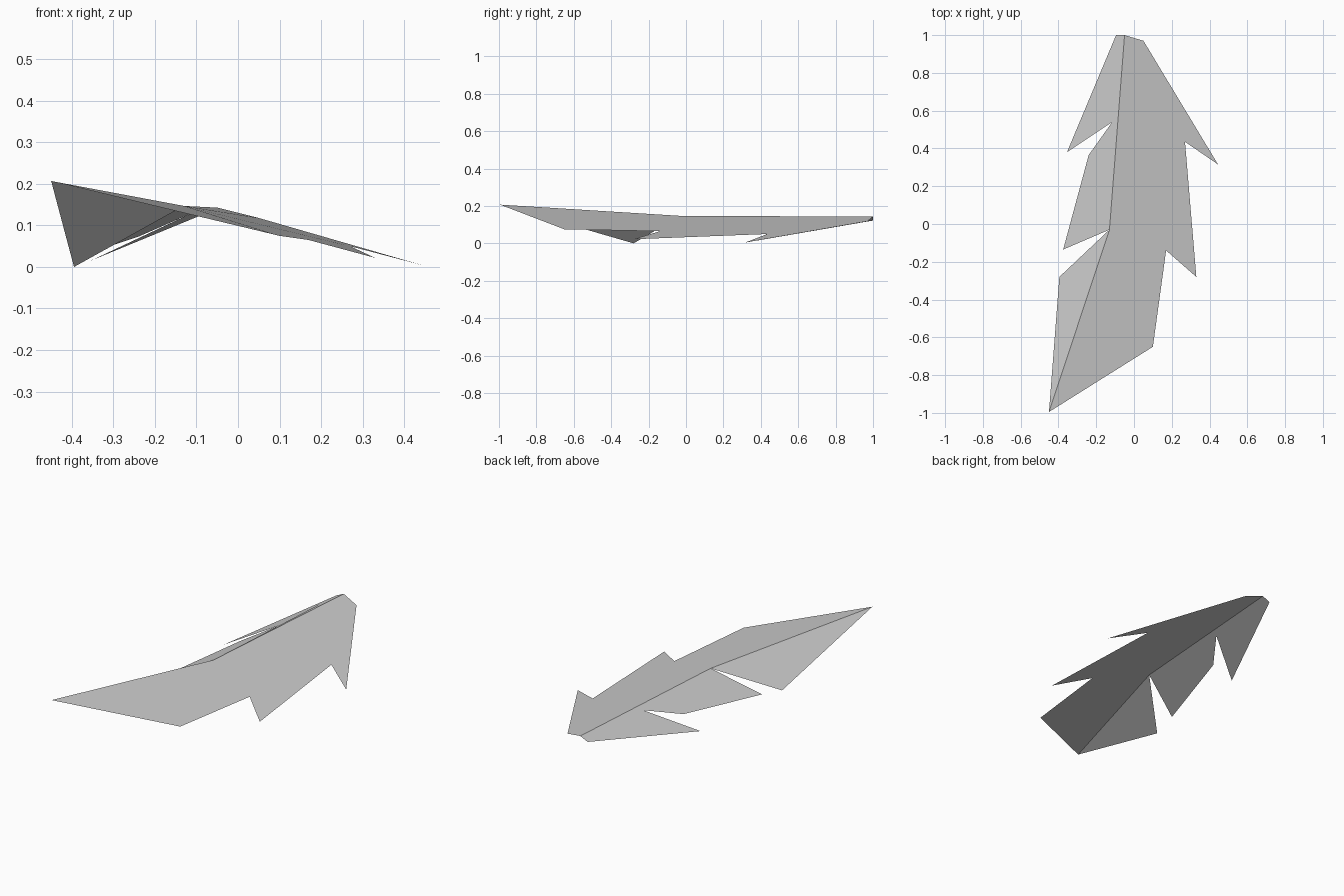
import bpy
import bmesh

cube = bpy.data.objects.get("Cube")
if cube:
    bpy.data.objects.remove(cube, do_unlink=True)

# One plain grey for the whole leaf
grey = bpy.data.materials.new("leaf_grey")
grey.use_nodes = True
colour = (0.6, 0.6, 0.6, 1)
grey.diffuse_color = colour
grey.node_tree.nodes["Principled BSDF"].inputs["Base Color"].default_value = colour

# Folded spine, shared by both halves
front_tip = (-0.45, -0.995, 0.207)
bend = (-0.13, -0.03, 0.147)
back_tip = (-0.05, 1.0, 0.143)

# Jagged outlines of the thin panels on either side of the spine
right_edge = [(0.10, -0.65, 0.075), (0.17, -0.14, 0.065), (0.33, -0.28, 0.022),
              (0.27, 0.435, 0.05), (0.445, 0.315, 0.004), (0.05, 0.97, 0.118)]
left_edge = [(-0.095, 1.0, 0.122), (-0.355, 0.38, 0.015), (-0.115, 0.54, 0.128),
             (-0.24, 0.365, 0.073), (-0.375, -0.135, 0.028)]
front_corner = (-0.395, -0.28, 0.0)

panels = [
    [front_tip, *right_edge, back_tip, bend],
    [bend, back_tip, *left_edge],
    [front_tip, bend, front_corner],
]

bm = bmesh.new()
for outline in panels:
    bm.faces.new([bm.verts.new(p) for p in outline])
bmesh.ops.remove_doubles(bm, verts=bm.verts[:], dist=0.0001)

mesh = bpy.data.meshes.new("jagged_leaf")
bm.to_mesh(mesh)
bm.free()
mesh.materials.append(grey)
leaf = bpy.data.objects.new("jagged_leaf", mesh)
bpy.context.collection.objects.link(leaf)
